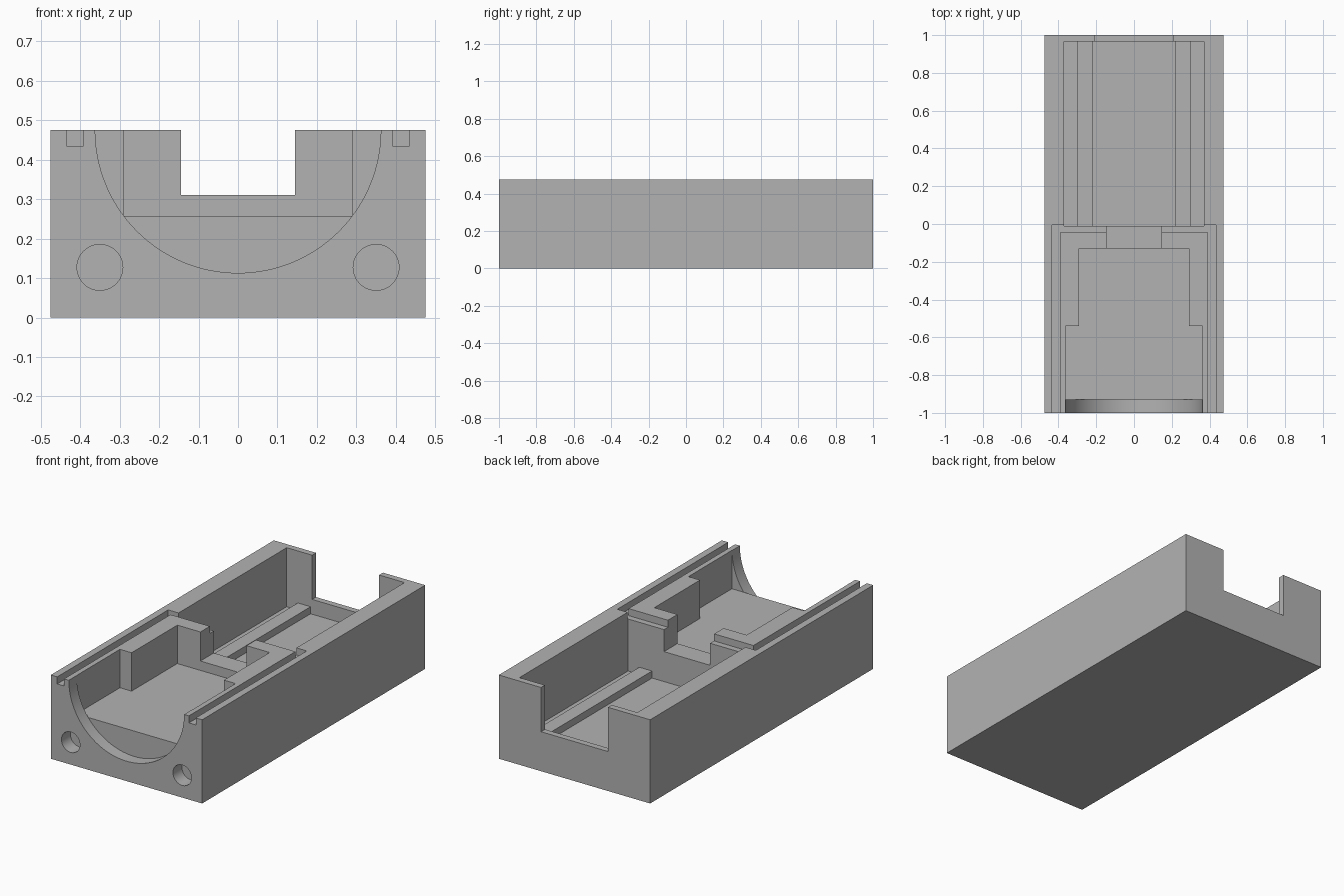
import bpy
import math

default = bpy.data.objects.get("Cube")
if default:
    bpy.data.objects.remove(default, do_unlink=True)

grey = bpy.data.materials.new("plain_grey")
grey.use_nodes = True
COLOUR = (0.45, 0.45, 0.45, 1)
grey.diffuse_color = COLOUR
grey.node_tree.nodes["Principled BSDF"].inputs["Base Color"].default_value = COLOUR

W, H = 0.475, 0.475   # half width, height
OVER = 0.6            # cutters rise above the top face


def box(name, x, y, z):
    """Box spanning the given (low, high) ranges."""
    bpy.ops.mesh.primitive_cube_add(size=1)
    ob = bpy.context.object
    ob.name = name
    for v in ob.data.vertices:
        v.co = [r[0] if c < 0 else r[1] for c, r in zip(v.co, (x, y, z))]
    ob.data.materials.append(grey)
    return ob


def rod(name, x, z, radius, y, sides):
    """Cylinder lying along y."""
    bpy.ops.mesh.primitive_cylinder_add(
        vertices=sides, radius=radius, depth=y[1] - y[0],
        location=(x, sum(y) / 2, z), rotation=(math.pi / 2, 0, 0))
    ob = bpy.context.object
    ob.name = name
    ob.data.materials.append(grey)
    return ob


def cut(target, cutter):
    mod = target.modifiers.new(cutter.name, "BOOLEAN")
    mod.operation = "DIFFERENCE"
    mod.solver = "EXACT"
    mod.object = cutter
    bpy.context.view_layer.objects.active = target
    bpy.ops.object.modifier_apply(modifier=mod.name)
    bpy.data.objects.remove(cutter, do_unlink=True)


housing = box("housing", (-W, W), (-1, 1), (0, H))

# Rear compartment and the opening in its back wall
cut(housing, box("rear_pocket", (-0.37, 0.37), (-0.01, 0.965), (0.14, OVER)))
cut(housing, box("rear_opening", (-0.21, 0.21), (0.9, 1.1), (0.224, OVER)))

# Front chamber: wide part, narrow part, passage through the middle wall
cut(housing, box("front_pocket", (-0.363, 0.363), (-0.93, -0.54), (0.257, OVER)))
cut(housing, box("inner_pocket", (-0.29, 0.29), (-0.6, -0.13), (0.257, OVER)))
cut(housing, box("passage", (-0.145, 0.145), (-0.2, 0.05), (0.31, OVER)))

# Round mouth in the front wall
cut(housing, rod("front_mouth", 0, H, 0.362, (-1.1, -0.93), 128))

for side, s in (("left", 1), ("right", -1)):
    # Sealing groove along the rim, turning inward on the middle wall
    cut(housing, box("groove", sorted((s * 0.392, s * 0.435)), (-1.1, -0.005), (0.435, OVER)))
    cut(housing, box("ledge", sorted((s * 0.1, s * 0.41)), (-0.045, -0.005), (0.435, OVER)))
    # Blind screw hole in the front face
    cut(housing, rod("screw_hole", s * 0.35, 0.127, 0.058, (-1.1, -0.92), 48))
    # Rail on the rear floor
    box(side + "_rail", sorted((s * 0.22, s * 0.30)), (-0.012, 0.967), (0.13, 0.18))

bpy.ops.object.select_all(action="DESELECT")
housing.select_set(True)
bpy.context.view_layer.objects.active = housing
bpy.ops.object.shade_smooth_by_angle(angle=math.radians(25))
